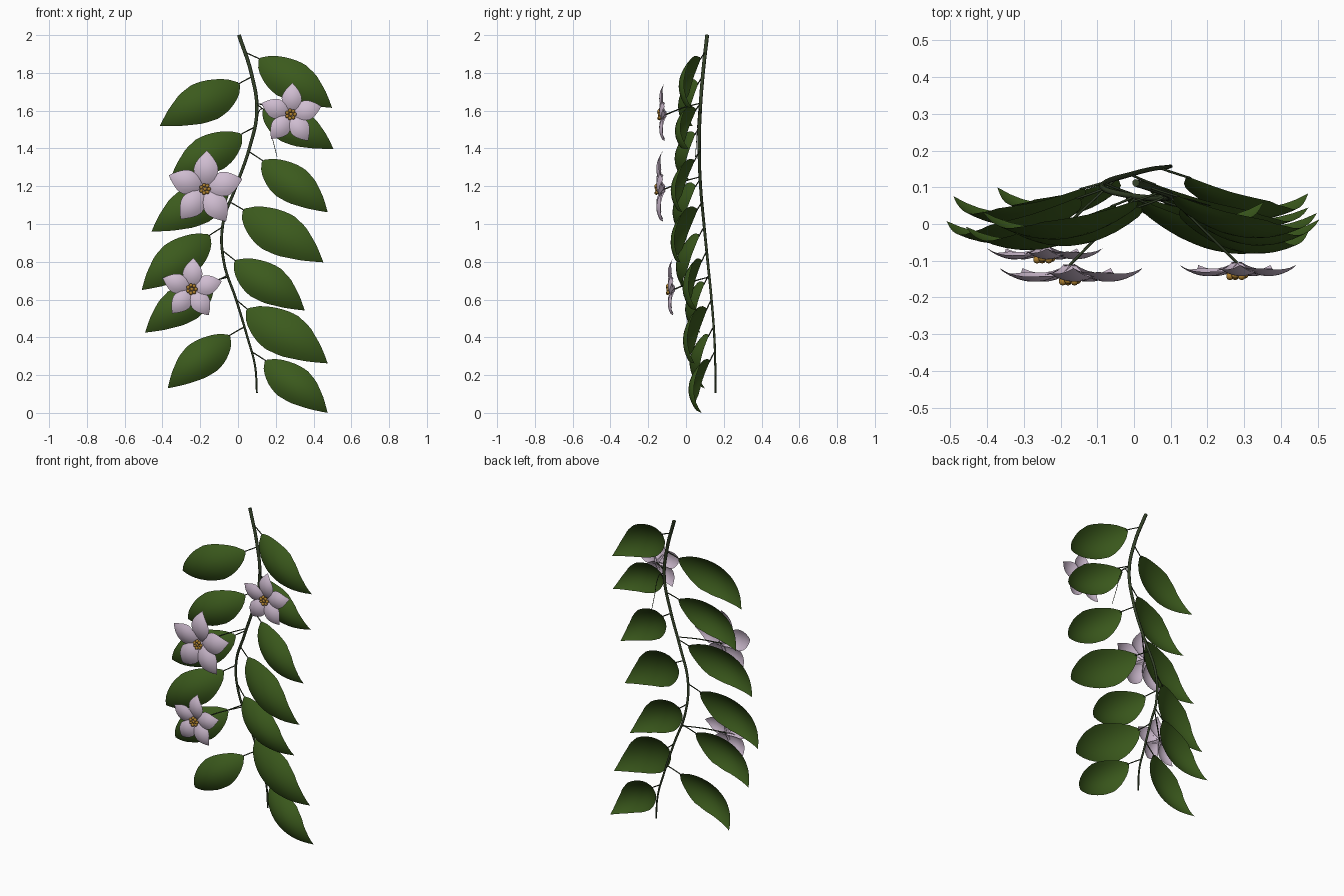
import bpy, bmesh, math
from mathutils import Vector

cube = bpy.data.objects.get("Cube")
if cube:
    bpy.data.objects.remove(cube)


def material(name, rgb):
    m = bpy.data.materials.new(name)
    m.use_nodes = True
    m.diffuse_color = (*rgb, 1)
    m.node_tree.nodes["Principled BSDF"].inputs["Base Color"].default_value = (*rgb, 1)
    return m


LEAF = material("leaf green", (0.044, 0.102, 0.012))
STEM = material("dark stem", (0.032, 0.05, 0.02))
PETAL = material("pale lilac", (0.63, 0.51, 0.64))
GOLD = material("stamen gold", (0.41, 0.21, 0.028))


def lerp_table(table, t):
    """Interpolate (t, value) rows; values may be numbers or vectors."""
    for (t0, a), (t1, b) in zip(table, table[1:]):
        if t <= t1:
            return a + (b - a) * ((t - t0) / (t1 - t0))
    return table[-1][1]


def tube(name, points, radii, steps=6):
    """Smooth round tube through the points."""
    curve = bpy.data.curves.new(name, 'CURVE')
    curve.dimensions = '3D'
    curve.bevel_depth = 1.0
    curve.bevel_resolution = 2
    curve.resolution_u = steps
    curve.use_fill_caps = True
    spline = curve.splines.new('BEZIER')
    spline.bezier_points.add(len(points) - 1)
    for i, (bp, p) in enumerate(zip(spline.bezier_points, points)):
        bp.co = p
        bp.handle_left_type = bp.handle_right_type = 'AUTO'
        bp.radius = radii[0] + (radii[1] - radii[0]) * i / (len(points) - 1)
    curve.materials.append(STEM)
    obj = bpy.data.objects.new(name, curve)
    bpy.context.collection.objects.link(obj)
    bpy.ops.object.select_all(action='DESELECT')
    obj.select_set(True)
    bpy.context.view_layer.objects.active = obj
    bpy.ops.object.convert(target='MESH')


def add_blade(bm, place, rows=16, half=4):
    """Grid sheet: place(t, s) gives a point for t in 0..1, s in -1..1."""
    grid = [[bm.verts.new(place(i / rows, j / half)) for j in range(-half, half + 1)]
            for i in range(rows + 1)]
    for r0, r1 in zip(grid, grid[1:]):
        for j in range(2 * half):
            bm.faces.new((r0[j], r1[j], r1[j + 1], r0[j + 1]))


def finish(name, bm, mat):
    bmesh.ops.remove_doubles(bm, verts=bm.verts, dist=0.00001)
    for f in bm.faces:
        f.smooth = True
    mesh = bpy.data.meshes.new(name)
    bm.to_mesh(mesh)
    bm.free()
    mesh.materials.append(mat)
    bpy.context.collection.objects.link(bpy.data.objects.new(name, mesh))


# Main stem, winding from bottom to top
STEM_PATH = [Vector(p) for p in (
    (0.10, 0.157, 0.105), (0.09, 0.155, 0.25), (0.05, 0.15, 0.4), (-0.01, 0.135, 0.6),
    (-0.075, 0.115, 0.8), (-0.08, 0.095, 1.0), (-0.01, 0.077, 1.2), (0.06, 0.07, 1.4),
    (0.10, 0.075, 1.6), (0.07, 0.09, 1.8), (0.005, 0.112, 2.0))]
tube("main_stem", STEM_PATH, (0.005, 0.0105))
STEM_TABLE = [(p.z, p) for p in STEM_PATH]

# Leaves: stem height, base x z, tip x y z
LEAF_WIDTH = [(0, 0.02), (0.04, 0.075), (0.08, 0.11), (0.15, 0.157), (0.28, 0.212),
              (0.42, 0.238), (0.6, 0.208), (0.8, 0.12), (0.9, 0.063), (1, 0)]
LEAVES = {
    "left": [(1.91, 0.115, 1.875, 0.498, 0.03, 1.615),
             (1.64, 0.135, 1.605, 0.505, 0.013, 1.398),
             (1.385, 0.133, 1.335, 0.475, -0.02, 1.062),
             (1.115, 0.03, 1.075, 0.452, -0.03, 0.797),
             (0.855, -0.013, 0.805, 0.353, 0.06, 0.542),
             (0.60, 0.05, 0.548, 0.475, 0.045, 0.262),
             (0.325, 0.148, 0.277, 0.474, 0.083, 0.0)],
    "right": [(1.78, 0.005, 1.743, -0.413, 0.035, 1.52),
              (1.51, 0.015, 1.475, -0.36, 0.015, 1.235),
              (1.235, -0.055, 1.2, -0.458, -0.007, 0.96),
              (0.985, -0.153, 0.94, -0.51, 0.008, 0.65),
              (0.73, -0.14, 0.685, -0.492, 0.076, 0.425),
              (0.455, -0.048, 0.41, -0.372, 0.1, 0.13)],
}


def leaf(name, attach_z, bx, bz, tx, ty, tz):
    root = lerp_table(STEM_TABLE, attach_z)
    base = Vector((bx, root.y - 0.027, bz))
    axis = Vector((tx, ty, tz)) - base
    length = math.hypot(axis.x, axis.z)
    up = Vector((-axis.z, 0, axis.x)) / length
    if up.z < 0:
        up = -up

    def place(t, s):
        w = lerp_table(LEAF_WIDTH, t) * s
        p = base + axis * (t + 0.2 * w) + up * (w * length)
        # bow forward along the midrib, edges rolled back
        p.y += -0.36 * t * (1 - t) + 0.82 * w * w
        return p

    bm = bmesh.new()
    add_blade(bm, place)
    finish(name, bm, LEAF)
    tube(name + "_stalk", [root, (root + base) / 2, base + axis * 0.02], (0.0035, 0.003), 3)


for side, rows in LEAVES.items():
    for n, row in enumerate(rows, 1):
        leaf(f"{side}_leaf_{n}", *row)

# Flowers: five recurved petals round a stamen cluster
PETAL_WIDTH = [(0, 0.08), (0.25, 0.22), (0.4, 0.3), (0.53, 0.325), (0.7, 0.26),
               (0.87, 0.13), (1, 0)]


def flower(name, centre, radius, attach_z):
    centre = Vector(centre)
    bm = bmesh.new()
    for k in range(5):
        a = math.radians(87 + 72 * k)
        out = Vector((math.cos(a), 0, math.sin(a)))
        across = Vector((-out.z, 0, out.x))

        def place(t, s):
            w = lerp_table(PETAL_WIDTH, t) * s
            depth = -0.8 * t * (1 - t) - 0.04 * t + 1.0 * w * w + 0.08 * w
            return centre + radius * (out * t + across * w + Vector((0, depth, 0)))

        add_blade(bm, place, 12, 3)
    finish(name + "_petals", bm, PETAL)

    bm = bmesh.new()
    for ring, count in ((0, 1), (0.021, 7)):
        for k in range(count):
            a = math.tau * k / count
            ball = bmesh.ops.create_icosphere(bm, subdivisions=2, radius=0.0105)
            spot = centre + Vector((ring * math.cos(a), -0.2 * radius - 0.004 * (k % 2),
                                    ring * math.sin(a)))
            bmesh.ops.translate(bm, verts=ball["verts"], vec=spot)
    finish(name + "_stamens", bm, GOLD)

    root = lerp_table(STEM_TABLE, attach_z)
    middle = (root + centre) / 2 + Vector((0, 0, 0.006))
    tube(name + "_stalk", [root, middle, centre], (0.003, 0.004))


flower("top_flower", (0.28, -0.105, 1.58), 0.167, 1.64)
flower("middle_flower", (-0.175, -0.112, 1.185), 0.205, 1.25)
flower("lower_flower", (-0.245, -0.06, 0.655), 0.165, 0.72)

# Loose tendril arching off the upper stem
tube("tendril", [Vector(p) for p in (
    (0.1, 0.075, 1.57), (0.128, 0.07, 1.61), (0.155, 0.065, 1.57),
    (0.178, 0.058, 1.47), (0.207, 0.05, 1.355))], (0.0025, 0.0015))
